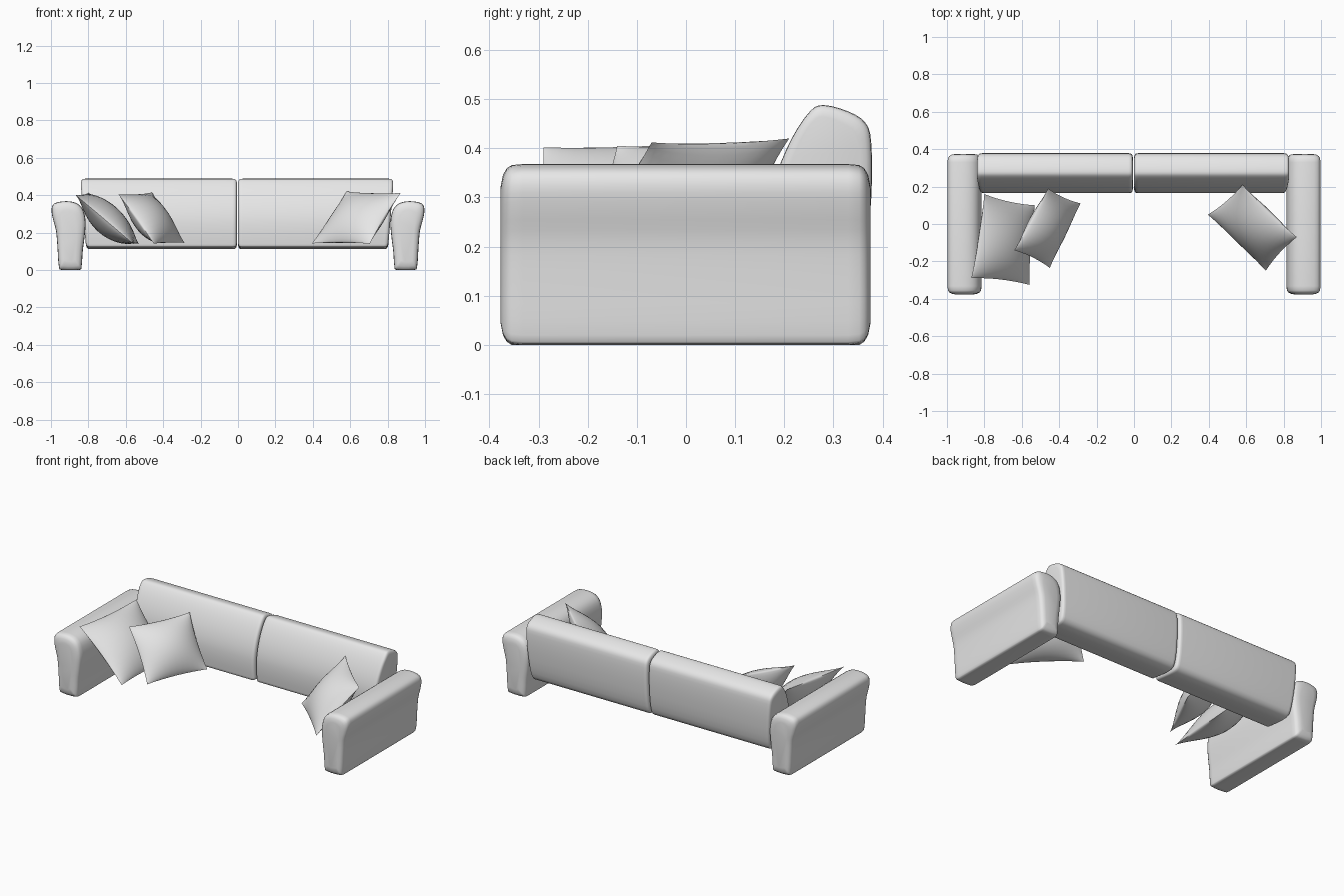
import bpy, bmesh, math
from mathutils import Vector

cube = bpy.data.objects.get("Cube")
if cube:
    bpy.data.objects.remove(cube, do_unlink=True)

fabric = bpy.data.materials.new("light_grey_fabric")
fabric.use_nodes = True
GREY = (0.8, 0.8, 0.8, 1.0)
fabric.diffuse_color = GREY
fabric.node_tree.nodes["Principled BSDF"].inputs["Base Color"].default_value = GREY


def finish(bm, name):
    """Turn a bmesh into a smooth shaded fabric object."""
    bmesh.ops.remove_doubles(bm, verts=bm.verts, dist=0.0005)
    bmesh.ops.recalc_face_normals(bm, faces=bm.faces)
    mesh = bpy.data.meshes.new(name)
    bm.to_mesh(mesh)
    bm.free()
    mesh.materials.append(fabric)
    obj = bpy.data.objects.new(name, mesh)
    bpy.context.collection.objects.link(obj)
    bpy.ops.object.select_all(action="DESELECT")
    obj.select_set(True)
    bpy.context.view_layer.objects.active = obj
    bpy.ops.object.shade_smooth_by_angle(angle=math.radians(60))


def smooth_loop(points, steps=3):
    """Closed rounded curve through the profile points."""
    pts = [Vector(p) for p in points]
    n = len(pts)
    out = []
    for i in range(n):
        a, b, c, d = (pts[(i + k) % n] for k in (-1, 0, 1, 2))
        for s in range(steps):
            t = s / steps
            out.append(0.5 * (2 * b + (c - a) * t + (2 * a - 5 * b + 4 * c - d) * t * t
                              + (3 * b - a - 3 * c + d) * t ** 3))
    return out


def stuffed_block(name, profile, start, end, soft, place):
    """Loft a profile from start to end with padded ends of the given softness."""
    loop = smooth_loop(profile)
    lo = Vector([min(p[k] for p in loop) for k in (0, 1)])
    hi = Vector([max(p[k] for p in loop) for k in (0, 1)])
    mid, half = (lo + hi) / 2, (hi - lo) / 2
    rounding = [(0, 0.06), (0.006, 0.03), (0.016, 0.012), (0.03, 0.003), (0.06, 0)]
    sections = [(start + d * soft, i * soft) for d, i in rounding]
    sections += [(end - d * soft, i * soft) for d, i in reversed(rounding)]
    bm = bmesh.new()
    rings = []
    for pos, inset in sections:
        ring = []
        for p in loop:
            q = [mid[k] + (p[k] - mid[k]) * (1 - inset / half[k]) for k in (0, 1)]
            ring.append(bm.verts.new(place(q[0], max(q[1], 0), pos)))
        rings.append(ring)
    n = len(loop)
    for r, s in zip(rings, rings[1:]):
        for i in range(n):
            bm.faces.new((r[i], r[(i + 1) % n], s[(i + 1) % n], s[i]))
    bm.faces.new(rings[0])
    bm.faces.new(rings[-1])
    finish(bm, name)


def pillow(name, top_a, top_b, low_a, low_b, n=16):
    """Scatter pillow spanning four corners, plumper on the back than the front."""
    ta, tb, la, lb = map(Vector, (top_a, top_b, low_a, low_b))
    back = (la - ta).cross(tb - ta).normalized()
    if back.z > 0:
        back.negate()
    bm = bmesh.new()
    for depth in (0.09, -0.07):
        grid = []
        for i in range(n + 1):
            row = []
            for j in range(n + 1):
                # denser rows near the seams
                u = math.sin((i / n - 0.5) * math.pi)
                v = math.sin((j / n - 0.5) * math.pi)
                puff = max((1 - u * u) * (1 - v * v), 0) ** 0.75
                s = (u * (1 - 0.05 * (1 - v * v)) + 1) / 2
                t = (v * (1 - 0.05 * (1 - u * u)) + 1) / 2
                p = ta.lerp(tb, s).lerp(la.lerp(lb, s), t)
                row.append(bm.verts.new(p + back * depth * puff))
            grid.append(row)
        for i in range(n):
            for j in range(n):
                bm.faces.new((grid[i][j], grid[i + 1][j], grid[i + 1][j + 1], grid[i][j + 1]))
    finish(bm, name)


# Arms: narrow foot, padded roll leaning over the outside (x, z)
arm_profile = [(0.85, 0), (0.94, 0), (0.958, 0.02), (0.965, 0.12), (0.973, 0.21),
               (0.99, 0.275), (0.997, 0.325), (0.98, 0.357), (0.92, 0.368), (0.865, 0.358),
               (0.83, 0.325), (0.815, 0.26), (0.82, 0.18), (0.83, 0.1), (0.836, 0.02)]
for name, side in (("left_arm", 1), ("right_arm", -1)):
    stuffed_block(name, arm_profile, -0.377, 0.375, 0.75,
                  lambda x, z, y, s=side: (s * x, y, z))

# Back cushions: sloped front, rear tucked under, outer ends tapering down (y, z)
back_profile = [(0.19, 0.122), (0.17, 0.138), (0.165, 0.25), (0.182, 0.34), (0.215, 0.42),
                (0.252, 0.475), (0.28, 0.488), (0.33, 0.475), (0.365, 0.452),
                (0.377, 0.41), (0.377, 0.3), (0.362, 0.17), (0.325, 0.114)]
for name, start, end in (("left_back_cushion", 0.0, 0.83),
                         ("right_back_cushion", -0.84, -0.006)):
    stuffed_block(name, back_profile, start, end, 0.4,
                  lambda y, z, x: (x * (1 - 0.1 * max(0, 0.45 - z)), y, z))

# Scatter pillows leaning back toward the arms
pillow("right_outer_pillow", (-0.87, -0.29, 0.402), (-0.80, 0.16, 0.415),
       (-0.56, -0.325, 0.14), (-0.53, 0.10, 0.14))
pillow("right_inner_pillow", (-0.64, -0.14, 0.405), (-0.46, 0.19, 0.415),
       (-0.45, -0.235, 0.14), (-0.285, 0.11, 0.145))
pillow("left_pillow", (0.58, 0.21, 0.42), (0.87, -0.07, 0.412),
       (0.395, 0.05, 0.142), (0.705, -0.25, 0.14))
